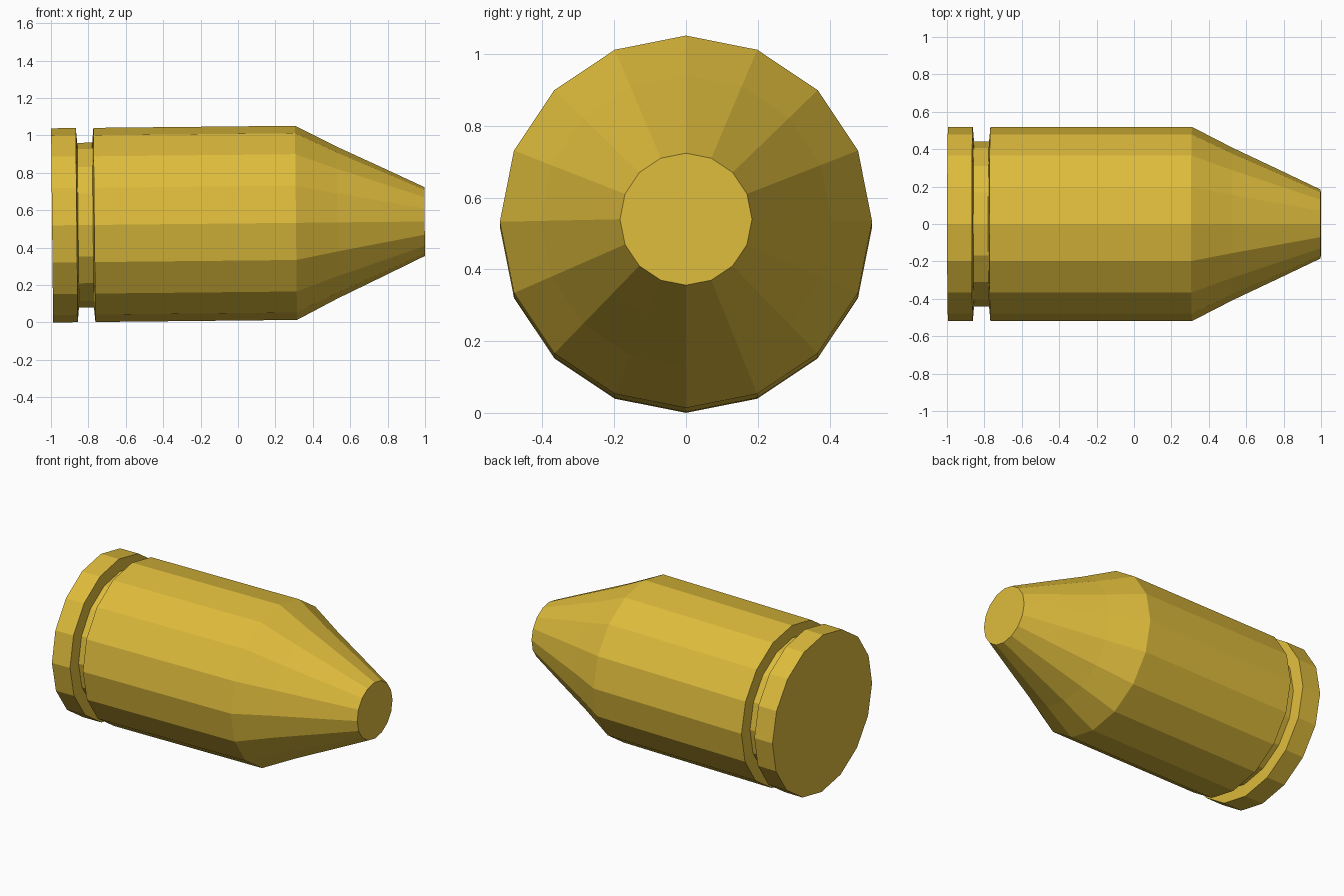
import bpy
import bmesh
from math import pi, radians
from mathutils import Matrix, Vector

cube = bpy.data.objects.get("Cube")
if cube:
    bpy.data.objects.remove(cube, do_unlink=True)

SIDES = 16
TILT = radians(0.6)

# Brass colour
brass = bpy.data.materials.new("brass")
brass.use_nodes = True
colour = (0.73, 0.50, 0.045, 1.0)
brass.diffuse_color = colour
brass.node_tree.nodes["Principled BSDF"].inputs["Base Color"].default_value = colour

# Profile sections as (position along the axis, radius)
rim = [(-0.994, 0.0), (-0.994, 0.519), (-0.862, 0.519)]
groove = [(-0.855, 0.44), (-0.775, 0.44)]
body = [(-0.768, 0.519), (0.31, 0.519)]
nose = [(0.53, 0.406), (0.78, 0.288), (0.998, 0.184), (0.998, 0.0)]


def lathe(name, profile, material):
    """Spin a profile around the x axis into a closed faceted solid."""
    bm = bmesh.new()
    verts = [bm.verts.new((x, 0, r)) for x, r in profile]
    edges = [bm.edges.new(pair) for pair in zip(verts, verts[1:])]
    bmesh.ops.spin(bm, geom=verts + edges, cent=(0, 0, 0), axis=(1, 0, 0),
                   angle=2 * pi, steps=SIDES)
    bmesh.ops.remove_doubles(bm, verts=bm.verts, dist=0.0005)
    bmesh.ops.recalc_face_normals(bm, faces=bm.faces)
    # Merge the end fans into single flat caps
    centres = [v for v in bm.verts if Vector((v.co.y, v.co.z)).length < 0.01]
    bmesh.ops.dissolve_verts(bm, verts=centres)
    mesh = bpy.data.meshes.new(name)
    bm.to_mesh(mesh)
    bm.free()
    mesh.materials.append(material)
    obj = bpy.data.objects.new(name, mesh)
    bpy.context.collection.objects.link(obj)
    return obj


# Round with rim, groove, body and tapered nose, resting on its side
cartridge = lathe("cartridge", rim + groove + body + nose, brass)
cartridge.matrix_world = (Matrix.Translation((0, 0, 0.5295))
                          @ Matrix.Rotation(-TILT, 4, 'Y'))
